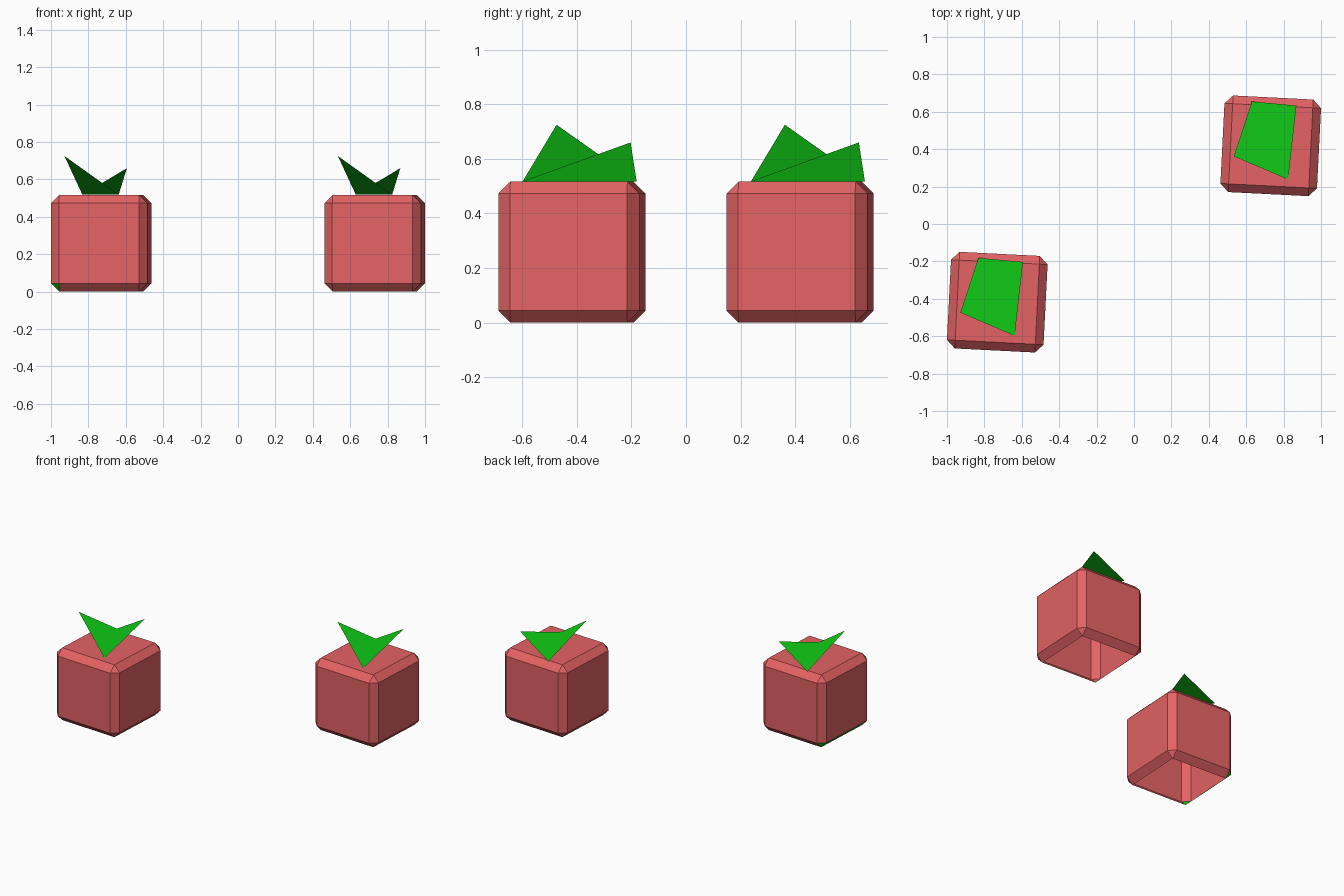
import bpy, bmesh, math
from mathutils import Matrix

if "Cube" in bpy.data.objects:
    bpy.data.objects.remove(bpy.data.objects["Cube"])

SIZE, BEVEL, TURN = 0.517, 0.044, math.radians(-2.9)


def material(name, rgb):
    m = bpy.data.materials.new(name)
    m.diffuse_color = (*rgb, 1)
    m.use_nodes = True
    m.node_tree.nodes["Principled BSDF"].inputs["Base Color"].default_value = m.diffuse_color
    return m


red = material("soft red", (0.78, 0.123, 0.127))
green = material("leaf green", (0.005, 0.61, 0.008))


def add_object(name, bm, mats, loc):
    mesh = bpy.data.meshes.new(name)
    bm.to_mesh(mesh)
    bm.free()
    for m in mats:
        mesh.materials.append(m)
    ob = bpy.data.objects.new(name, mesh)
    ob.location = loc
    bpy.context.collection.objects.link(ob)


def fruit(side, x, y, green_edge):
    # Body: bevelled cube, open underneath
    bm = bmesh.new()
    bmesh.ops.create_cube(bm, size=SIZE)
    bmesh.ops.bevel(bm, geom=bm.edges[:], offset=BEVEL, segments=1,
                    affect='EDGES', profile=0.5)
    bm.normal_update()
    bottom = [f for f in bm.faces if f.normal.z < -0.99]
    bmesh.ops.delete(bm, geom=bottom, context='FACES')
    # One body has a green lower-left bevel
    for f in bm.faces:
        if green_edge and f.normal.z < -0.3 and f.normal.x < -0.3:
            f.material_index = 1
    bmesh.ops.rotate(bm, verts=bm.verts[:], matrix=Matrix.Rotation(TURN, 3, 'Z'))
    add_object(side + "_body", bm, [red, green], (x, y, SIZE / 2))

    # Leaf: one folded sheet, creased along the body top
    bm = bmesh.new()
    pts = [(-0.101, 0.237, 0), (-0.197, -0.056, 0.207),
           (0.093, -0.18, 0), (0.137, 0.215, 0.142)]
    bm.faces.new([bm.verts.new(p) for p in pts])
    bm.normal_update()
    add_object(side + "_leaf", bm, [green], (x, y, SIZE + 0.001))


fruit("right", 0.731, 0.418, False)
fruit("left", -0.731, -0.418, True)
